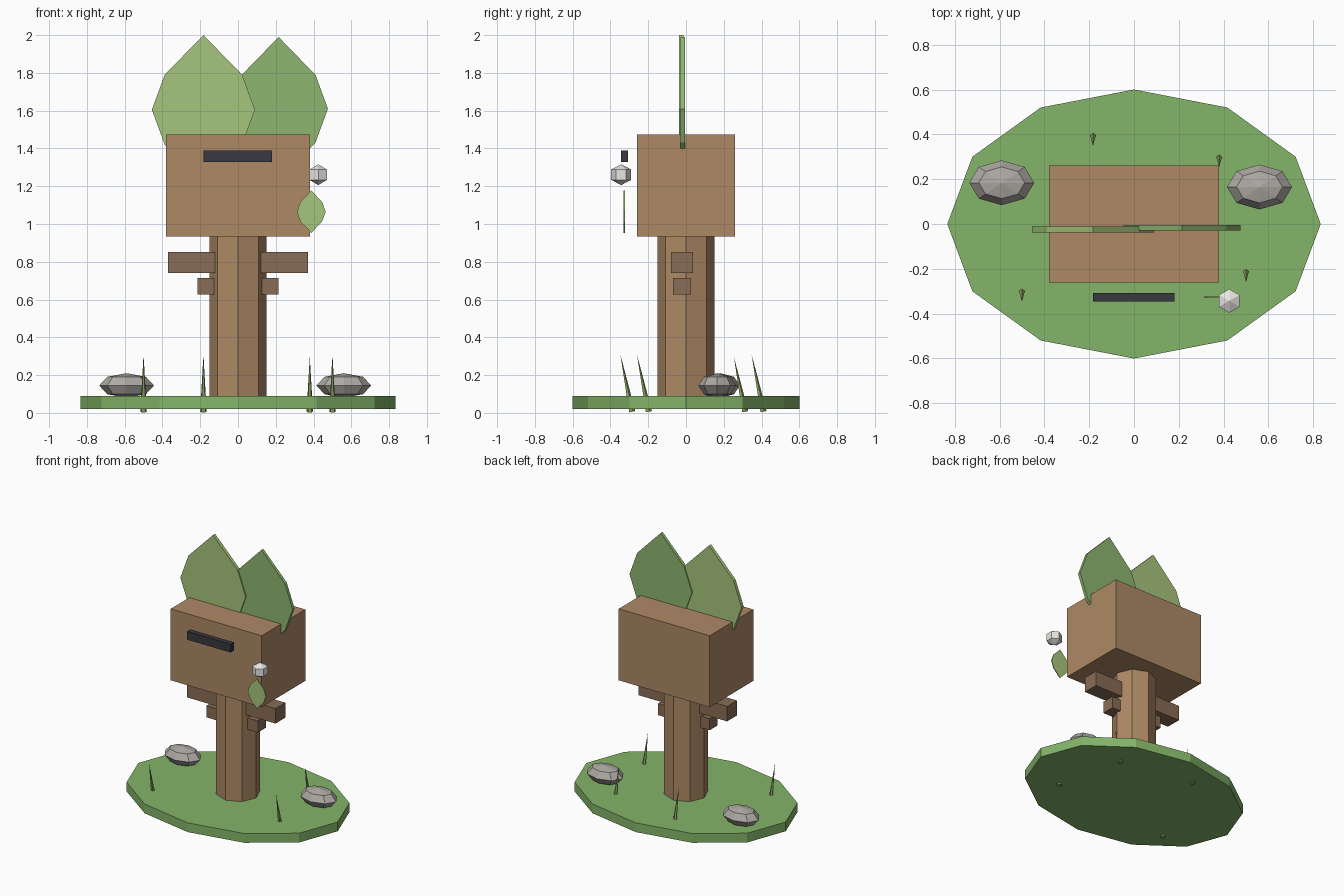
import bpy, math

if "Cube" in bpy.data.objects:
    bpy.data.objects.remove(bpy.data.objects["Cube"])

def mat(name, r, g, b):
    m = bpy.data.materials.new(name)
    m.diffuse_color = (r, g, b, 1)
    m.use_nodes = True
    m.node_tree.nodes["Principled BSDF"].inputs["Base Color"].default_value = m.diffuse_color
    return m

WOOD = mat("wood", 0.42, 0.25, 0.13)
DARK_WOOD = mat("dark_wood", 0.25, 0.15, 0.09)
GRASS = mat("grass", 0.23, 0.46, 0.14)
BLADE = mat("blade", 0.25, 0.36, 0.12)
LIGHT_LEAF = mat("light_leaf", 0.38, 0.56, 0.20)
LEAF = mat("leaf", 0.27, 0.47, 0.16)
STONE = mat("stone", 0.42, 0.40, 0.37)
PETAL = mat("petal", 0.80, 0.79, 0.76)
BLACK = mat("slot_dark", 0.04, 0.04, 0.05)

def finish(name, m):
    o = bpy.context.object
    o.name = name
    o.data.materials.append(m)
    return o

def box(name, lo, hi, m):
    bpy.ops.mesh.primitive_cube_add(size=1, location=[(a + b) / 2 for a, b in zip(lo, hi)])
    bpy.context.object.scale = [b - a for a, b in zip(lo, hi)]
    return finish(name, m)

def prism(name, sides, rx, ry, z0, z1, m):
    bpy.ops.mesh.primitive_cylinder_add(vertices=sides, radius=1, depth=1, location=(0, 0, (z0 + z1) / 2))
    bpy.context.object.scale = (rx, ry, z1 - z0)
    return finish(name, m)

def ball(name, seg, rings, loc, scale, m, turn=0):
    bpy.ops.mesh.primitive_uv_sphere_add(segments=seg, ring_count=rings, radius=1, location=loc,
                                         rotation=(0, 0, turn))
    bpy.context.object.scale = scale
    return finish(name, m)

def leaf(name, x, z, w, h, y0, y1, m):
    # flat eight-sided leaf outline with thickness along y
    half = [(0, 1), (0.75, 0.47), (1, 0), (0.75, -0.47), (0, -1)]
    pts = half + [(-a, b) for a, b in half[3:0:-1]]
    n = len(pts)
    verts = [(x + a * w, y, z + b * h) for y in (y0, y1) for a, b in pts]
    faces = [tuple(reversed(range(n))), tuple(range(n, 2 * n))]
    faces += [(i, (i + 1) % n, n + (i + 1) % n, n + i) for i in range(n)]
    # outline runs clockwise seen from the front, so flip everything outward
    faces = [tuple(f) for f in faces]
    me = bpy.data.meshes.new(name)
    me.from_pydata(verts, [], faces)
    me.materials.append(m)
    o = bpy.data.objects.new(name, me)
    bpy.context.collection.objects.link(o)
    return o

# ground, post and main box
prism("ground_disc", 12, 0.833, 0.6, 0.02, 0.09, GRASS)
prism("post", 8, 0.152, 0.152, 0.05, 0.96, WOOD)
box("main_box", (-0.38, -0.26, 0.935), (0.38, 0.26, 1.475), WOOD)
box("slot", (-0.183, -0.345, 1.327), (0.18, -0.307, 1.39), BLACK)

# side supports, mirrored
for side, s in (("left", -1), ("right", 1)):
    for name, x0, x1, y0, y1, z0, z1 in (("upper_arm", 0.122, 0.37, -0.08, 0.037, 0.74, 0.853),
                                         ("lower_arm", 0.127, 0.215, -0.07, 0.026, 0.627, 0.715)):
        a, b = sorted((s * x0, s * x1))
        box(f"{side}_{name}", (a, y0, z0), (b, y1, z1), DARK_WOOD)

# top leaves and front sprig
leaf("left_top_leaf", -0.183, 1.605, 0.273, 0.395, -0.037, -0.012, LIGHT_LEAF)
leaf("right_top_leaf", 0.215, 1.61, 0.261, 0.38, -0.028, -0.005, LEAF)
leaf("front_leaf", 0.388, 1.065, 0.076, 0.112, -0.33, -0.324, LIGHT_LEAF)
ball("flower_bud", 6, 3, (0.425, -0.343, 1.261), (0.061, 0.061, 0.055), PETAL, math.pi / 6)

# stones
ball("left_stone", 8, 4, (-0.59, 0.184, 0.145), (0.145, 0.1, 0.065), STONE)
ball("right_stone", 8, 4, (0.56, 0.165, 0.145), (0.145, 0.1, 0.065), STONE)

# leaning grass blades
for i, (x, y, h) in enumerate(((-0.5, -0.285, 0.31), (0.5, -0.197, 0.31), (0.38, 0.315, 0.295), (-0.183, 0.41, 0.31))):
    bpy.ops.mesh.primitive_cone_add(vertices=5, radius1=0.018, depth=h,
                                    location=(x, y - 0.032, h / 2 + 0.003), rotation=(0.2, 0, 0))
    finish(f"grass_blade_{i + 1}", BLADE)

# six-sided bud: corners face front and back
bud = bpy.data.objects["flower_bud"]
if max(abs(v.co.x) for v in bud.data.vertices) < max(abs(v.co.y) for v in bud.data.vertices):
    bud.rotation_euler.z = 0
